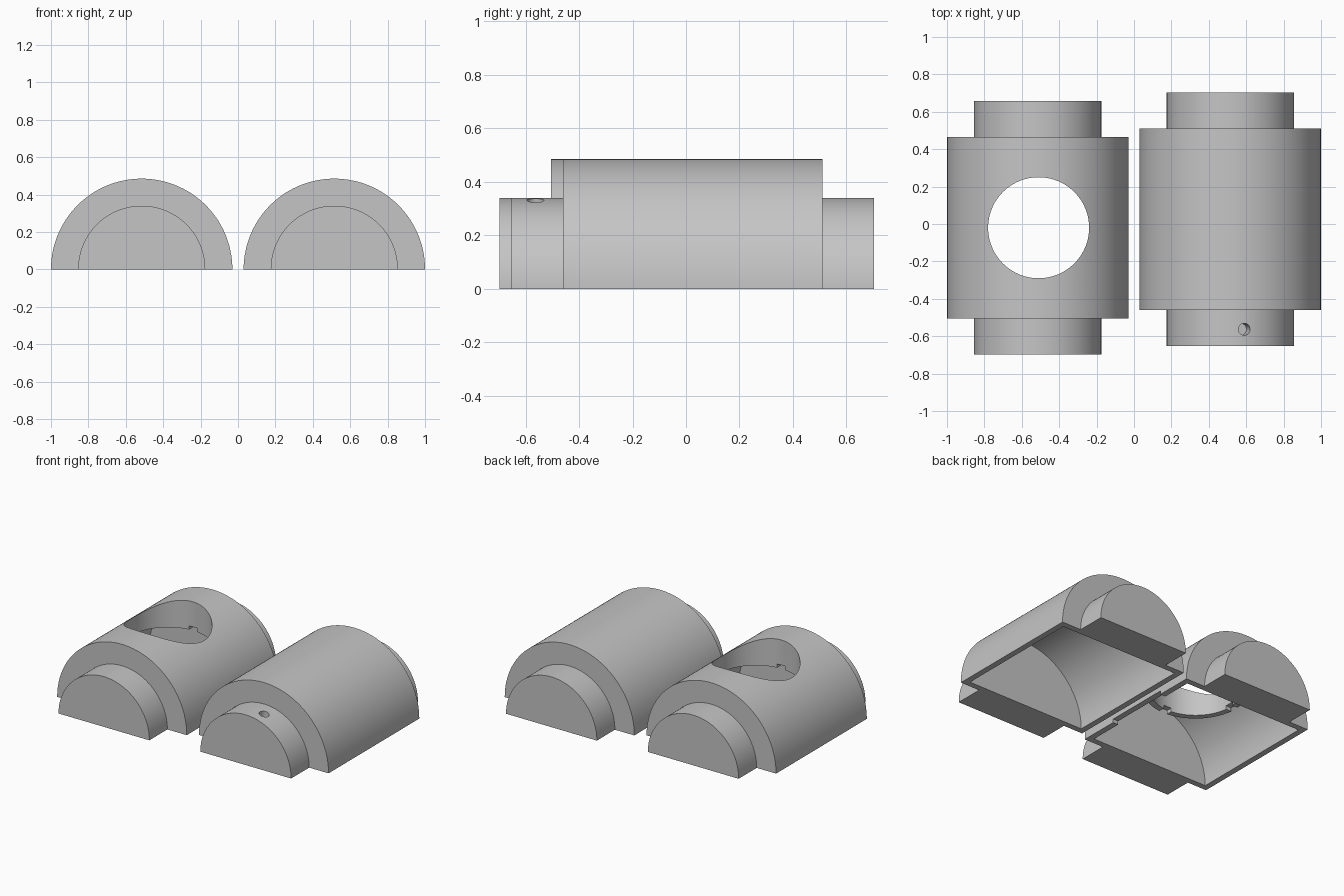
import bpy, bmesh, math
from mathutils import Matrix, Vector

if "Cube" in bpy.data.objects:
    bpy.data.objects.remove(bpy.data.objects["Cube"])

R_BODY, R_BOSS, WALL = 0.485, 0.34, 0.04
LENGTH, BOSS_LEN = 0.97, 0.193
HOLE_R, COLLAR_R, COLLAR_Z = 0.27, 0.31, 0.29

grey = bpy.data.materials.new("plain grey")
grey.diffuse_color = (0.56, 0.56, 0.56, 1)
grey.use_nodes = True
grey.node_tree.nodes["Principled BSDF"].inputs["Base Color"].default_value = grey.diffuse_color


def add_object(name, bm):
    bmesh.ops.recalc_face_normals(bm, faces=bm.faces)
    mesh = bpy.data.meshes.new(name)
    bm.to_mesh(mesh)
    bm.free()
    mesh.materials.append(grey)
    obj = bpy.data.objects.new(name, mesh)
    bpy.context.collection.objects.link(obj)
    return obj


def half_cylinder(name, x, y0, y1, r, n=72):
    """Half disc in the xz plane, extruded along y."""
    bm = bmesh.new()
    arc = [bm.verts.new((x + r * math.cos(math.pi * i / n), y0,
                         r * math.sin(math.pi * i / n) if 0 < i < n else 0))
           for i in range(n + 1)]
    face = bm.faces.new(arc)
    ext = bmesh.ops.extrude_face_region(bm, geom=[face])
    moved = [g for g in ext["geom"] if isinstance(g, bmesh.types.BMVert)]
    bmesh.ops.translate(bm, verts=moved, vec=(0, y1 - y0, 0))
    return add_object(name, bm)


def cylinder(name, start, end, r, n=96):
    a, b = Vector(start), Vector(end)
    axis = b - a
    bm = bmesh.new()
    turn = axis.to_track_quat('Z', 'Y').to_matrix().to_4x4()
    bmesh.ops.create_cone(bm, cap_ends=True, segments=n, radius1=r, radius2=r,
                          depth=axis.length,
                          matrix=Matrix.Translation((a + b) / 2) @ turn)
    return add_object(name, bm)


def box(name, centre, size):
    bm = bmesh.new()
    bmesh.ops.create_cube(bm, size=1, matrix=Matrix.Translation(centre)
                          @ Matrix.Diagonal((*size, 1)))
    return add_object(name, bm)


def combine(target, tool, operation):
    """Apply a boolean and remove the tool."""
    mod = target.modifiers.new("combine", 'BOOLEAN')
    mod.operation, mod.solver, mod.object = operation, 'EXACT', tool
    bpy.context.view_layer.objects.active = target
    bpy.ops.object.modifier_apply(modifier=mod.name)
    bpy.data.objects.remove(tool)


def half_shell(name, x, yc):
    """Hollow half barrel with a solid half-round boss on each end."""
    h = LENGTH / 2
    shell = half_cylinder(name, x, yc - h, yc + h, R_BODY)
    for s in (-1, 1):
        ends = sorted((yc + s * (h - 0.02), yc + s * (h + BOSS_LEN)))
        combine(shell, half_cylinder("boss", x, *ends, R_BOSS), 'UNION')
    cavity = cylinder("cavity", (x, yc - h + WALL, 0), (x, yc + h - WALL, 0),
                      R_BODY - WALL, 144)
    combine(shell, cavity, 'DIFFERENCE')
    return shell


XC = 0.515
open_shell = half_shell("open_half_shell", -XC, -0.02)
closed_shell = half_shell("closed_half_shell", XC, 0.025)

# Round opening with a short collar hanging inside
hx, hy = -0.51, -0.02
collar = cylinder("collar", (hx, hy, COLLAR_Z), (hx, hy, 0.6), COLLAR_R)
combine(collar, half_cylinder("trim", -XC, hy - 0.45, hy + 0.45, R_BODY - 0.015),
        'INTERSECT')
combine(open_shell, collar, 'UNION')
combine(open_shell, cylinder("opening", (hx, hy, 0.1), (hx, hy, 0.7), HOLE_R),
        'DIFFERENCE')

# Small notches around the collar's lower edge
for dx, dy in ((1, 0), (-1, 0), (0, 1), (0, -1)):
    notch = box("notch", (hx + dx * 0.285, hy + dy * 0.285, COLLAR_Z),
                (0.06, 0.06, 0.05))
    combine(open_shell, notch, 'DIFFERENCE')

# Shallow slot in the inner long rim
combine(open_shell, box("slot", (-0.04, hy + 0.01, 0), (0.1, 0.45, 0.05)),
        'DIFFERENCE')

# Blind pin hole drilled radially into the front boss
radial = Vector((0.075, 0, 0.332)).normalized()
foot = Vector((XC, -0.563, 0))
combine(closed_shell, cylinder("pin_hole", foot + radial * 0.25,
                               foot + radial * 0.4, 0.032, 32), 'DIFFERENCE')

# Smooth curved walls, keep edges crisp
for obj in (open_shell, closed_shell):
    bpy.ops.object.select_all(action='DESELECT')
    obj.select_set(True)
    bpy.context.view_layer.objects.active = obj
    bpy.ops.object.shade_smooth_by_angle(angle=math.radians(30))
